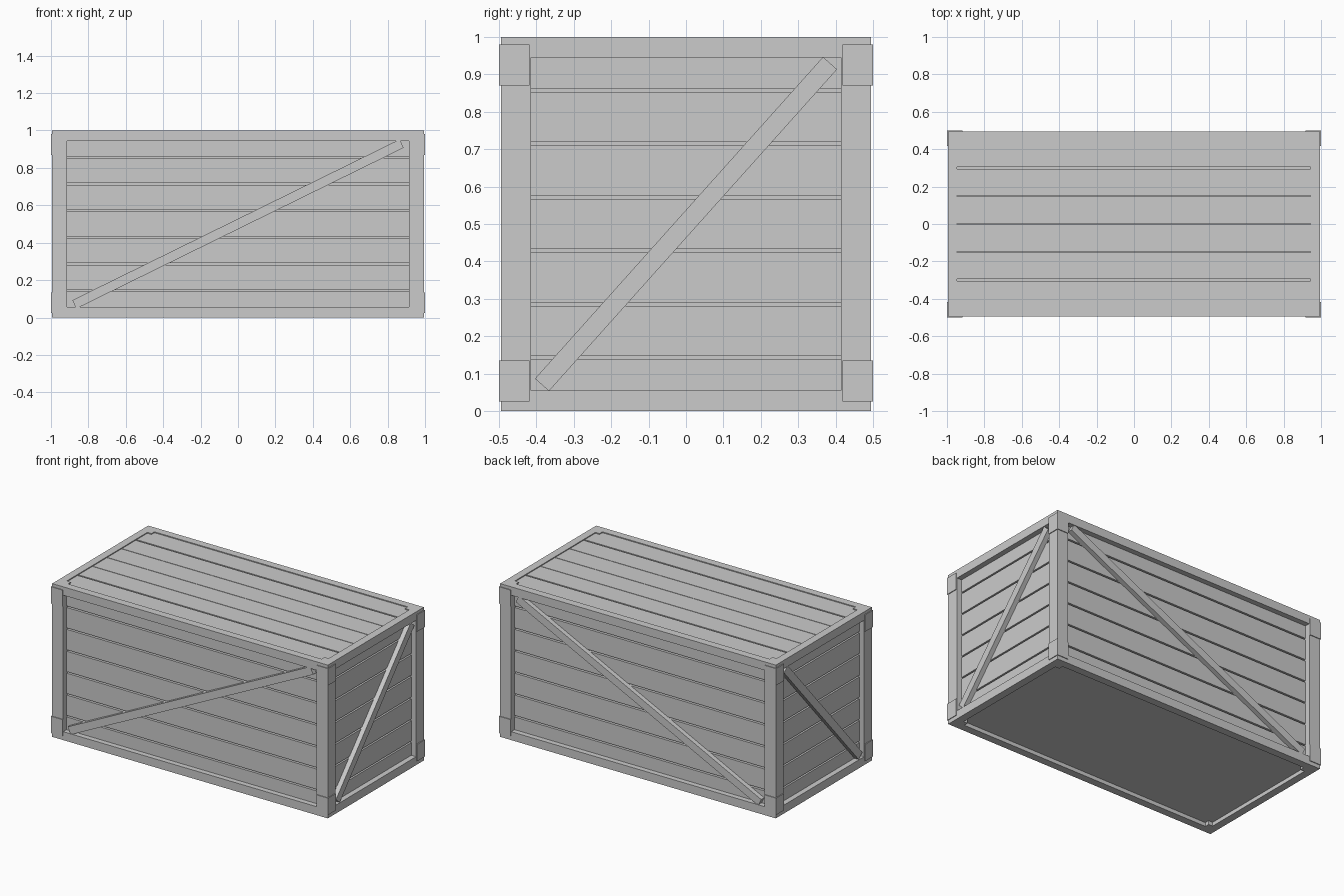
import bpy
import math
from mathutils import Matrix, Vector

cube = bpy.data.objects.get("Cube")
if cube:
    bpy.data.objects.remove(cube, do_unlink=True)

grey = bpy.data.materials.new("plain_grey")
grey.use_nodes = True
grey.diffuse_color = (0.6, 0.6, 0.6, 1)
grey.node_tree.nodes["Principled BSDF"].inputs["Base Color"].default_value = (0.6, 0.6, 0.6, 1)


def box(name, low, high):
    """Flat-shaded box between two opposite corners."""
    low, high = Vector(low), Vector(high)
    size = [abs(v) for v in high - low]
    bpy.ops.mesh.primitive_cube_add(size=1)
    obj = bpy.context.object
    obj.name = name
    obj.data.transform(Matrix.Translation((low + high) / 2) @ Matrix.Diagonal((*size, 1)))
    obj.data.materials.append(grey)
    return obj


def brace(name, normal_axis, side, depth, run):
    """Diagonal board rising from the low corner to the high corner of a wall."""
    length = math.hypot(run, 0.86)
    angle = math.atan2(0.86, run)
    obj = box(name, (-length / 2, -0.0175, -0.025), (length / 2, 0.0175, 0.025))
    turn = Matrix.Rotation(-angle, 4, 'Y')
    if normal_axis == 'X':
        turn = Matrix.Rotation(math.pi / 2, 4, 'Z') @ turn
        place = Vector((side * depth, 0, 0.5))
    else:
        place = Vector((0, side * depth, 0.5))
    obj.data.transform(Matrix.Translation(place) @ turn)


# Inner body and recessed floor
box("inner_body", (-0.935, -0.435, 0.03), (0.935, 0.435, 0.97))
box("floor_panel", (-0.95, -0.45, 0.025), (0.95, 0.45, 0.05))

# Corner posts with wrapped metal caps
for sx in (-1, 1):
    for sy in (-1, 1):
        box("corner_post", (sx * 0.915, sy * 0.415, 0), (sx * 0.995, sy * 0.495, 1))
        for z in (0.025, 0.87):
            box("corner_cap", (sx * 0.918, sy * 0.418, z), (sx, sy * 0.5, z + 0.11))

# Top and bottom rails
for z in (0, 0.945):
    for s in (-1, 1):
        box("long_rail", (-0.915, s * 0.445, z), (0.915, s * 0.495, z + 0.055))
        box("short_rail", (s * 0.945, -0.415, z), (s * 0.995, 0.415, z + 0.055))

# Horizontal wall boards
pitch = 1 / 7
for i in range(7):
    z0 = max(0.03, i * pitch + 0.005)
    z1 = min(0.965, (i + 1) * pitch - 0.005)
    for s in (-1, 1):
        box("long_wall_board", (-0.94, s * 0.43, z0), (0.94, s * 0.46, z1))
        box("end_wall_board", (s * 0.93, -0.44, z0), (s * 0.96, 0.44, z1))

# Lid boards, with wider gaps beside the outer two
gaps = [(-0.3, 0.005), (-0.15, 0.002), (0, 0.002), (0.15, 0.002), (0.3, 0.005)]
start = -0.447
for y, half in gaps + [(0.447, 0)]:
    box("lid_board", (-0.947, start, 0.965), (0.947, y - half, 0.994))
    start = y + half

# Diagonal braces on the four walls
for s in (-1, 1):
    brace("long_wall_brace", 'Y', s, 0.473, 1.75)
    brace("end_wall_brace", 'X', s, 0.973, 0.77)
